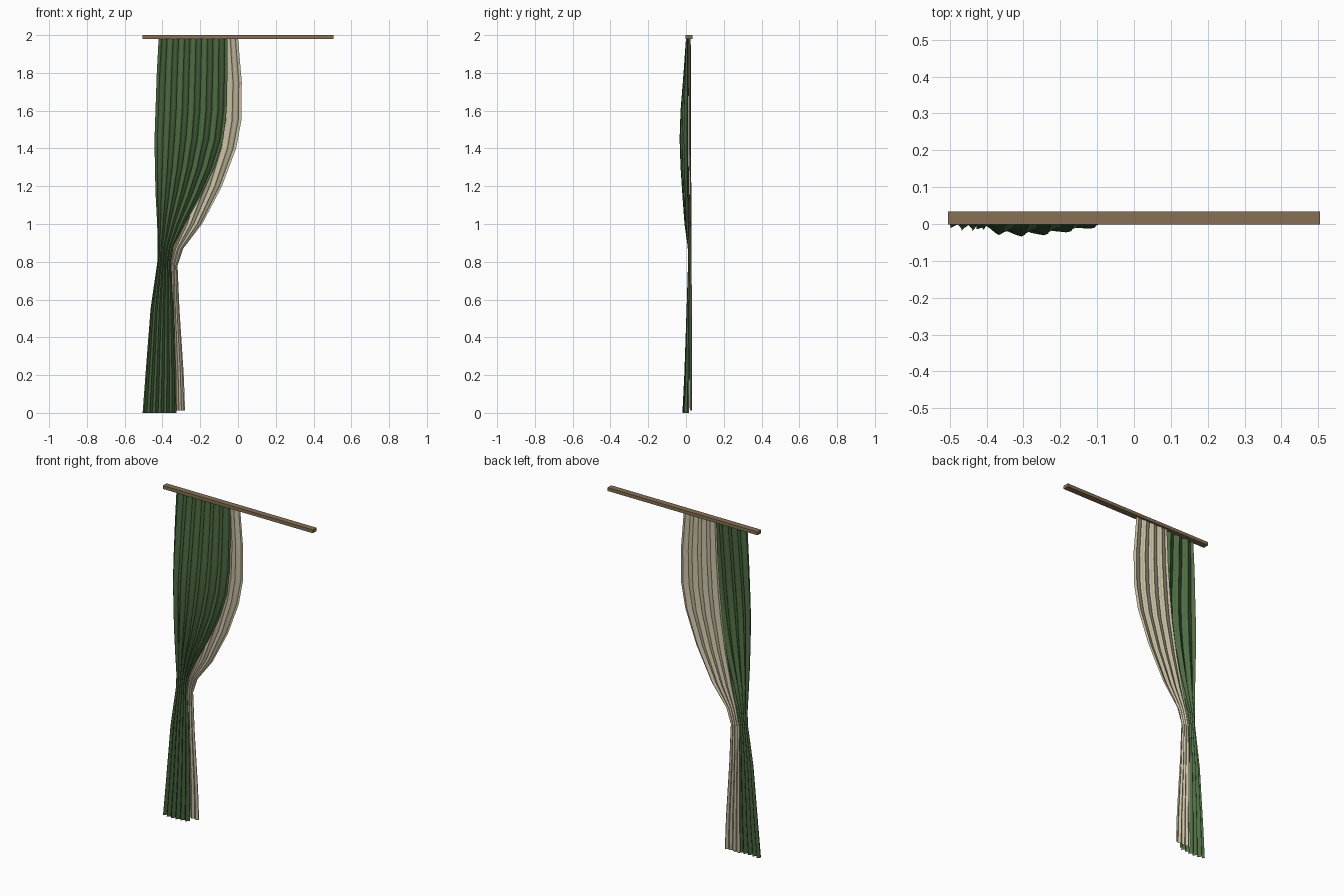
import bpy, bmesh
from math import sin, pi


def material(name, color):
    m = bpy.data.materials.new(name)
    m.diffuse_color = color
    return m


GREEN = material("green_cloth", (0.075, 0.15, 0.055, 1))
CREAM = material("cream_cloth", (0.58, 0.52, 0.37, 1))
WOOD = material("wood", (0.24, 0.16, 0.09, 1))

# height, left x, right x, middle y, fold depth, forward belly
outer_rows = [
    (1.985, -0.42, -0.056, 0.008, 0.008, 0.00),
    (1.80, -0.43, -0.056, 0.008, 0.009, 0.012),
    (1.60, -0.437, -0.06, 0.006, 0.010, 0.025),
    (1.45, -0.442, -0.078, 0.006, 0.010, 0.030),
    (1.30, -0.44, -0.125, 0.007, 0.010, 0.026),
    (1.15, -0.436, -0.195, 0.009, 0.010, 0.018),
    (1.00, -0.428, -0.28, 0.012, 0.010, 0.010),
    (0.88, -0.425, -0.34, 0.016, 0.007, 0.00),
    (0.80, -0.427, -0.355, 0.017, 0.006, 0.00),
    (0.55, -0.463, -0.34, 0.014, 0.008, 0.003),
    (0.20, -0.49, -0.33, 0.010, 0.011, 0.008),
    (0.00, -0.505, -0.326, 0.006, 0.012, 0.013),
]
lining_rows = [
    (1.985, -0.22, 0.0, 0.021, 0.004, 0.00),
    (1.75, -0.23, 0.02, 0.021, 0.005, 0.00),
    (1.55, -0.245, 0.018, 0.021, 0.005, 0.00),
    (1.40, -0.26, -0.01, 0.021, 0.005, 0.00),
    (1.20, -0.29, -0.085, 0.023, 0.005, 0.00),
    (1.00, -0.33, -0.19, 0.025, 0.005, 0.00),
    (0.87, -0.36, -0.29, 0.026, 0.004, 0.00),
    (0.78, -0.375, -0.32, 0.026, 0.004, 0.00),
    (0.55, -0.38, -0.31, 0.026, 0.005, 0.00),
    (0.20, -0.382, -0.287, 0.026, 0.006, 0.00),
    (0.012, -0.385, -0.28, 0.026, 0.006, 0.00),
]


def drape(name, rows, folds, mat, per_fold=8):
    """Hang a pleated sheet through the given rows."""
    n = folds * per_fold
    bm = bmesh.new()
    grid = []
    for z, left, right, y, depth, belly in rows:
        row = []
        for i in range(n + 1):
            u = i / n
            t = 2 * pi * folds * u
            x = left + (right - left) * u + 0.12 * (right - left) / folds * sin(2 * t)
            yy = y - depth * sin(t) - belly * sin(pi * u ** 0.7)
            row.append(bm.verts.new((x, yy, z)))
        grid.append(row)
    for a, b in zip(grid, grid[1:]):
        for i in range(n):
            bm.faces.new((b[i], b[i + 1], a[i + 1], a[i])).smooth = True
    me = bpy.data.meshes.new(name)
    bm.to_mesh(me)
    bm.free()
    me.materials.append(mat)
    ob = bpy.data.objects.new(name, me)
    bpy.context.collection.objects.link(ob)
    return ob


# Curtain layers
drape("outer_curtain", outer_rows, 6, GREEN)
drape("curtain_lining", lining_rows, 4, CREAM)

# Rail
bpy.ops.mesh.primitive_cube_add(size=1, location=(0, 0.016, 1.99))
rail = bpy.context.object
rail.name = "curtain_rail"
rail.scale = (1.01, 0.036, 0.02)
rail.data.materials.append(WOOD)
